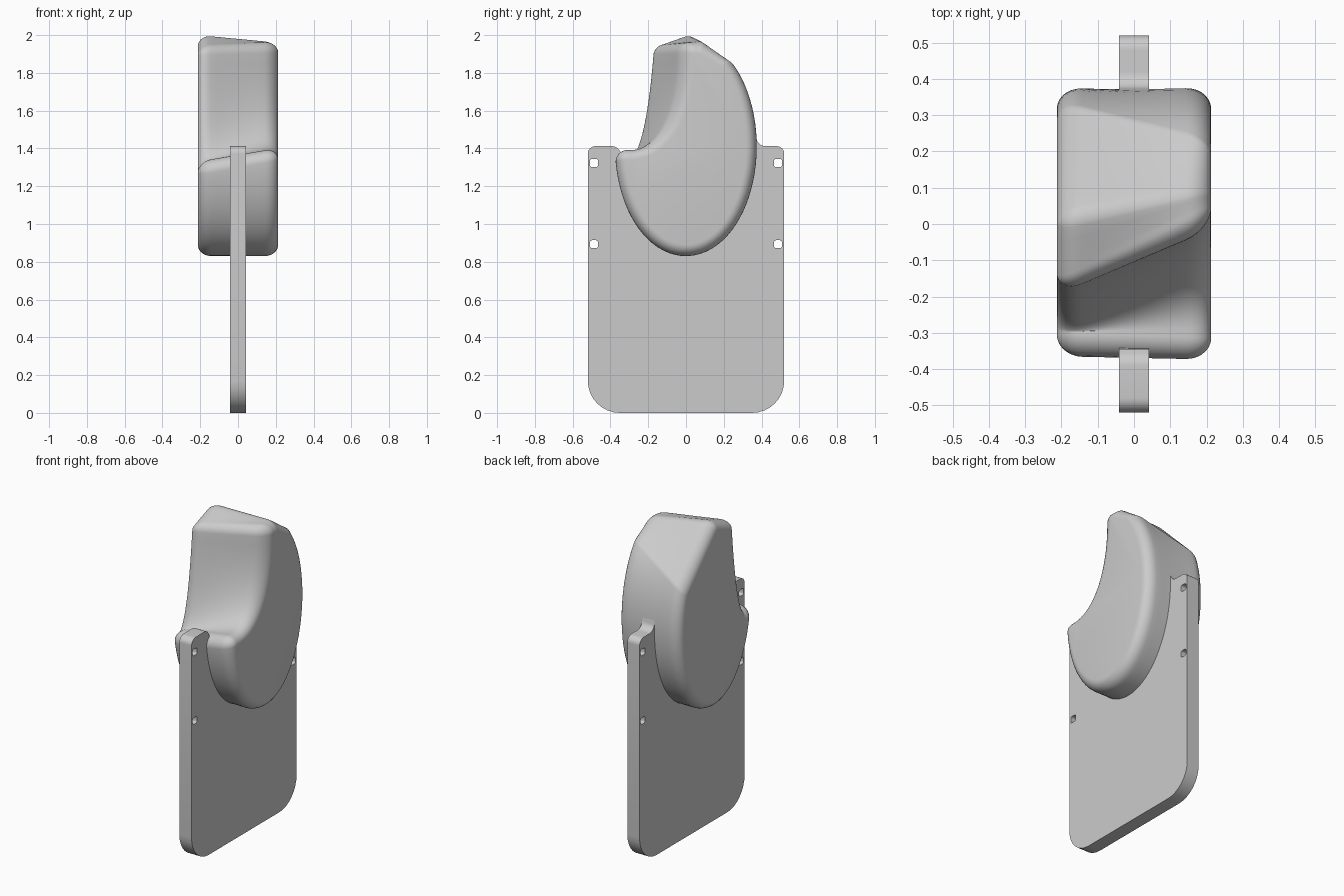
import bpy, bmesh, math
from mathutils import Vector

if "Cube" in bpy.data.objects:
    bpy.data.objects.remove(bpy.data.objects["Cube"])

grey = bpy.data.materials.new("light_grey")
grey.use_nodes = True
colour = (0.6, 0.6, 0.6, 1)
grey.diffuse_color = colour
grey.node_tree.nodes["Principled BSDF"].inputs["Base Color"].default_value = colour


def smooth(obj, degrees):
    bpy.ops.object.select_all(action='DESELECT')
    obj.select_set(True)
    bpy.context.view_layer.objects.active = obj
    bpy.ops.object.shade_smooth_by_angle(angle=math.radians(degrees))


# ---- Body: loft between two side outlines, with rounded side edges ----
MID_Z, RAD_Y, RAD_Z = 1.415, 0.317, 0.525
HALF_W, ROUND_X, ROUND = 0.213, 0.07, 0.06


def oval(deg):
    a = math.radians(deg)
    return Vector((RAD_Y * math.cos(a), MID_Z + RAD_Z * math.sin(a)))


def bezier(a, b, c, d, n):
    ts = [i / n for i in range(n + 1)]
    return [a * (1 - t) ** 3 + b * 3 * t * (1 - t) ** 2
            + c * 3 * t * t * (1 - t) + d * t ** 3 for t in ts]


def outline(start, end, notch_a, notch_b, front, back):
    """Clockwise (y, z) outline as (point, outward normal) pairs."""
    front, back = Vector(front), Vector(back)
    arc = [oval(start + (end - start) * i / 48) for i in range(49)]
    notch = bezier(arc[-1], Vector(notch_a), Vector(notch_b), front, 20)
    top = [front.lerp(back, i / 4) for i in range(5)]
    facet = [back.lerp(arc[0], i / 8) for i in range(9)]
    runs = []
    for run in (arc, notch, top, facet):
        pairs = []
        for i, p in enumerate(run):
            t = run[min(i + 1, len(run) - 1)] - run[max(i - 1, 0)]
            pairs.append((p, Vector((-t.y, t.x)).normalized()))
        runs.append(pairs)
    result = []
    for k, run in enumerate(runs):
        result += run
        p, n0 = run[-1]
        n1 = runs[(k + 1) % len(runs)][0][1]
        result += [(p, n0.lerp(n1, i / 6).normalized()) for i in range(1, 6)]
    return result


right_end = outline(26, -164, (-0.21, 1.25), (-0.165, 1.55),
                    (-0.135, 1.89), (0.0, 1.94))
left_end = outline(53, -172, (-0.10, 1.33), (0.045, 1.55),
                   (0.045, 1.905), (0.075, 1.9))

# Stations across the width: rounded end, straight middle, rounded end
flat = HALF_W - ROUND_X
angles = [math.pi / 2 * i / 7 for i in range(8)]
end = [(flat + ROUND_X * math.cos(a), ROUND * math.sin(a)) for a in angles]
middle = [(flat * (1 - i / 4), ROUND) for i in range(1, 8)]
stations = end + middle + [(-x, o) for x, o in reversed(end)]

bm = bmesh.new()
rings = []
for x, offset in stations:
    t = (x + HALF_W) / (2 * HALF_W)
    ring = []
    for (p, n), (q, m) in zip(right_end, left_end):
        v = p.lerp(q, t) + n.lerp(m, t).normalized() * offset
        ring.append(bm.verts.new((x, v.x, v.y)))
    rings.append(ring)
for a, b in zip(rings, rings[1:]):
    for i in range(len(a)):
        j = (i + 1) % len(a)
        bm.faces.new((a[i], a[j], b[j], b[i]))
bm.faces.new(rings[0])
bm.faces.new(rings[-1])
bmesh.ops.remove_doubles(bm, verts=bm.verts, dist=0.0003)
bmesh.ops.recalc_face_normals(bm, faces=bm.faces)
mesh = bpy.data.meshes.new("body")
bm.to_mesh(mesh)
bm.free()
body = bpy.data.objects.new("body", mesh)
bpy.context.collection.objects.link(body)
mesh.materials.append(grey)
smooth(body, 40)


# ---- Mounting plate: filled outline with four holes ----
def rounded(corners, n=8):
    """Outline from (y, z, radius) corners, each rounded by a curve."""
    pts = []
    for i, (y, z, r) in enumerate(corners):
        c = Vector((y, z))
        if r == 0:
            pts.append(c)
            continue
        a = c + (Vector(corners[i - 1][:2]) - c).normalized() * r
        b = c + (Vector(corners[(i + 1) % len(corners)][:2]) - c).normalized() * r
        k = 0.55
        pts += bezier(a, a.lerp(c, k), b.lerp(c, k), b, n)
    return pts


def add_loop(curve, pts):
    spline = curve.splines.new('POLY')
    spline.points.add(len(pts) - 1)
    for sp, p in zip(spline.points, pts):
        sp.co = (p.x, p.y, 0, 1)
    spline.use_cyclic_u = True


curve = bpy.data.curves.new("mounting_plate", 'CURVE')
curve.dimensions = '2D'
curve.fill_mode = 'BOTH'
curve.extrude = 0.042
add_loop(curve, rounded([
    (-0.52, 0, 0.17), (0.52, 0, 0.17), (0.52, 1.412, 0.04),
    (0.38, 1.412, 0.04), (0.365, 1.5, 0), (0.3, 1.25, 0),
    (-0.335, 1.25, 0), (-0.345, 1.38, 0), (-0.37, 1.412, 0.02), (-0.52, 1.412, 0.04)]))
for y in (-0.487, 0.487):
    for z in (0.893, 1.323):
        h = 0.021
        add_loop(curve, rounded([(y - h, z - h, 0.01), (y + h, z - h, 0.01),
                                 (y + h, z + h, 0.01), (y - h, z + h, 0.01)], 3))
plate = bpy.data.objects.new("mounting_plate", curve)
plate.rotation_euler = (math.pi / 2, 0, math.pi / 2)
bpy.context.collection.objects.link(plate)
curve.materials.append(grey)
bpy.ops.object.select_all(action='DESELECT')
plate.select_set(True)
bpy.context.view_layer.objects.active = plate
bpy.ops.object.convert(target='MESH')
plate = bpy.context.view_layer.objects.active
bm = bmesh.new()
bm.from_mesh(plate.data)
bmesh.ops.remove_doubles(bm, verts=bm.verts, dist=0.0002)
bmesh.ops.recalc_face_normals(bm, faces=bm.faces)
bm.to_mesh(plate.data)
bm.free()
smooth(plate, 30)
